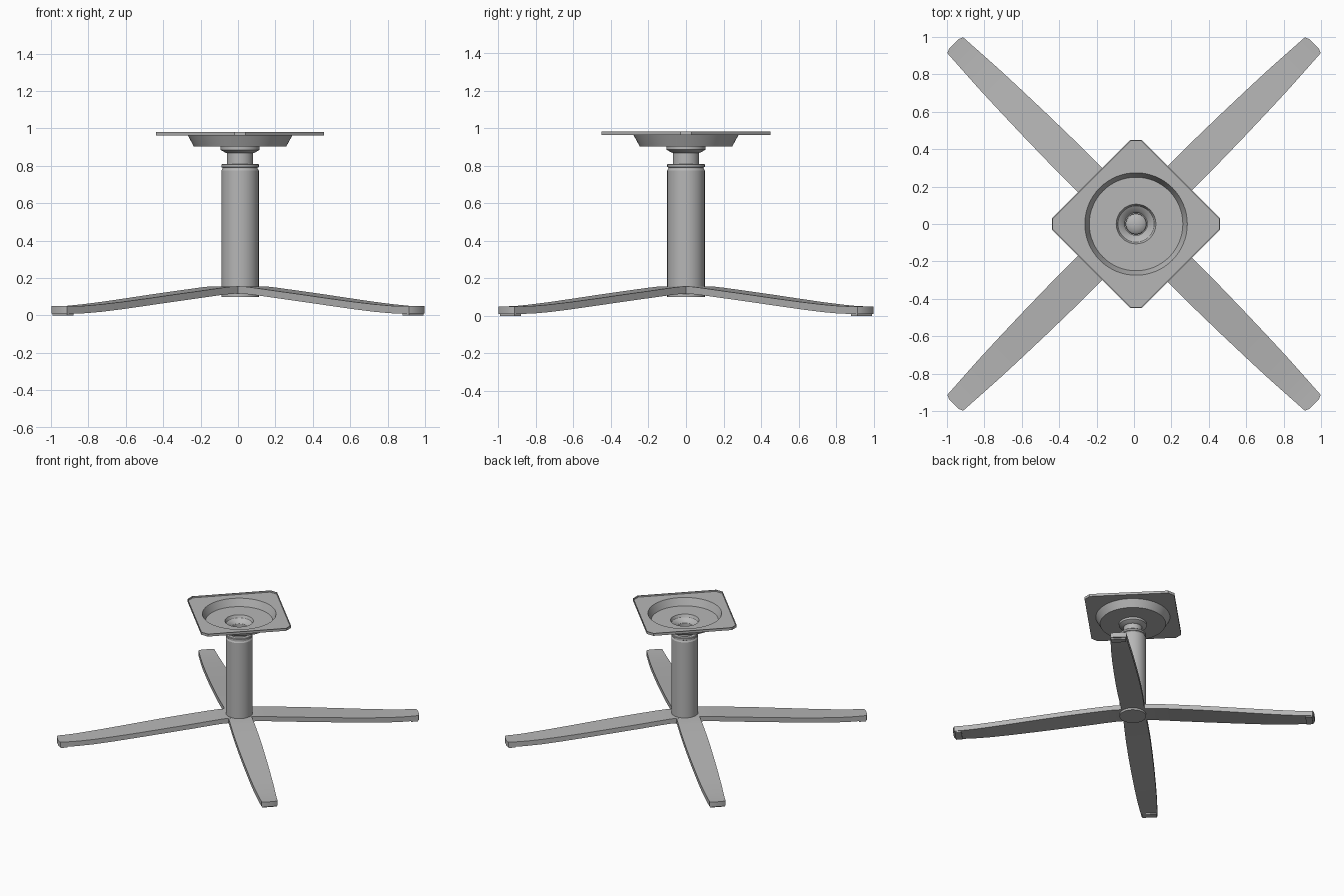
import bpy, bmesh, math
from mathutils import Matrix

if "Cube" in bpy.data.objects:
    bpy.data.objects.remove(bpy.data.objects["Cube"])

CX, CY = 0.011, 0.0        # column axis
SEG = 64

GREY = bpy.data.materials.new("dark_grey")
GREY.diffuse_color = (0.47, 0.47, 0.47, 1)
GREY.use_nodes = True
GREY.node_tree.nodes["Principled BSDF"].inputs["Base Color"].default_value = GREY.diffuse_color


def finish(bm, name, smooth=True):
    bmesh.ops.recalc_face_normals(bm, faces=bm.faces)
    me = bpy.data.meshes.new(name)
    bm.to_mesh(me)
    bm.free()
    me.materials.append(GREY)
    ob = bpy.data.objects.new(name, me)
    bpy.context.collection.objects.link(ob)
    if smooth:
        bpy.ops.object.select_all(action='DESELECT')
        ob.select_set(True)
        bpy.context.view_layer.objects.active = ob
        bpy.ops.object.shade_smooth_by_angle(angle=math.radians(30))
    return ob


def skin(bm, loops, closed=False):
    """Join successive vertex loops with quads; cap the ends if not closed."""
    n = len(loops[0])
    pairs = list(zip(loops, loops[1:]))
    if closed:
        pairs.append((loops[-1], loops[0]))
    for a, b in pairs:
        for i in range(n):
            j = (i + 1) % n
            bm.faces.new((a[i], a[j], b[j], b[i]))
    if not closed:
        bm.faces.new(loops[0])
        bm.faces.new(loops[-1])


def lathe(name, profile, closed=False):
    bm = bmesh.new()
    angles = [2 * math.pi * i / SEG for i in range(SEG)]
    loops = [[bm.verts.new((CX + r * math.cos(a), CY + r * math.sin(a), z)) for a in angles]
             for r, z in profile]
    skin(bm, loops, closed)
    return finish(bm, name)


# Column with chamfered top, and collar ring above it
lathe("column", [(0.1, 0.10), (0.1, 0.775), (0.094, 0.785), (0.094, 0.79),
                 (0.1, 0.793), (0.1, 0.806), (0.096, 0.81), (0.05, 0.81)])

# Domed pin inside the neck
lathe("pin", [(0.056, 0.80)] +
      [(0.056 * math.cos(t), 0.825 + 0.025 * math.sin(t))
       for t in [math.radians(d) for d in (0, 20, 40, 60, 75, 87)]])

# Hollow neck, flare and dish in one pressed shell
lathe("neck_and_dish", [
    (0.07, 0.805), (0.07, 0.868), (0.078, 0.87), (0.104, 0.885), (0.104, 0.903),
    (0.247, 0.903), (0.28, 0.964), (0.274, 0.97),
    (0.25, 0.912), (0.106, 0.912), (0.096, 0.89), (0.07, 0.875), (0.06, 0.86),
    (0.06, 0.805)], closed=True)


# Diamond mounting plate with clipped corners, a thin raised lip and a round opening
def plate():
    clip, half, total = 0.03, 0.449, 0.479
    corner = math.atan2(clip, half)
    angles = {round(2 * math.pi * i / SEG, 5) for i in range(SEG)}
    for k in range(4):
        for s in (-1, 1):
            angles.add(round((k * math.pi / 2 + s * corner) % (2 * math.pi), 5))
    angles = sorted(angles)

    def outer(a):
        c, s = abs(math.cos(a)), abs(math.sin(a))
        return min(total / (c + s), half / max(c, s))

    def inner(a):
        return outer(a) * 0.987

    def hole(a):
        return 0.274

    bm = bmesh.new()
    loops = []
    for fn, z in ((outer, 0.962), (outer, 0.982), (inner, 0.982),
                  (inner, 0.97), (hole, 0.97), (hole, 0.962)):
        loops.append([bm.verts.new((CX + fn(a) * math.cos(a), CY + fn(a) * math.sin(a), z))
                      for a in angles])
    skin(bm, loops, closed=True)
    finish(bm, "mounting_plate", smooth=False)


plate()

# Legs: distance along leg, half width, top z, bottom z
STATIONS = [(0.0, 0.085, 0.156, 0.117), (0.13, 0.088, 0.155, 0.116),
            (0.2, 0.09, 0.149, 0.111), (0.35, 0.092, 0.134, 0.096),
            (0.55, 0.091, 0.114, 0.076), (0.75, 0.087, 0.093, 0.055),
            (0.95, 0.081, 0.073, 0.034), (1.1, 0.075, 0.060, 0.020),
            (1.22, 0.068, 0.052, 0.012), (1.3, 0.063, 0.05, 0.01),
            (1.352, 0.060, 0.05, 0.01), (1.362, 0.035, 0.05, 0.01)]

for name, deg in (("back_right", 45), ("back_left", 135),
                  ("front_left", 225), ("front_right", 315)):
    rot = Matrix.Rotation(math.radians(deg), 4, 'Z')
    bm = bmesh.new()
    loops = []
    for u, w, t, b in STATIONS:
        section = [(-w, b), (w, b), (w, t), (-w, t)]
        loops.append([bm.verts.new(rot @ Matrix.Translation((u, v, z)).to_translation())
                      for v, z in section])
    skin(bm, loops)
    finish(bm, name + "_leg")

    # Flat foot pad under the tip
    bm = bmesh.new()
    bmesh.ops.create_cube(bm, size=1, matrix=rot @ Matrix.Translation((1.323, 0, 0.006))
                          @ Matrix.Diagonal((0.05, 0.11, 0.012, 1)))
    finish(bm, name + "_foot_pad", smooth=False)
